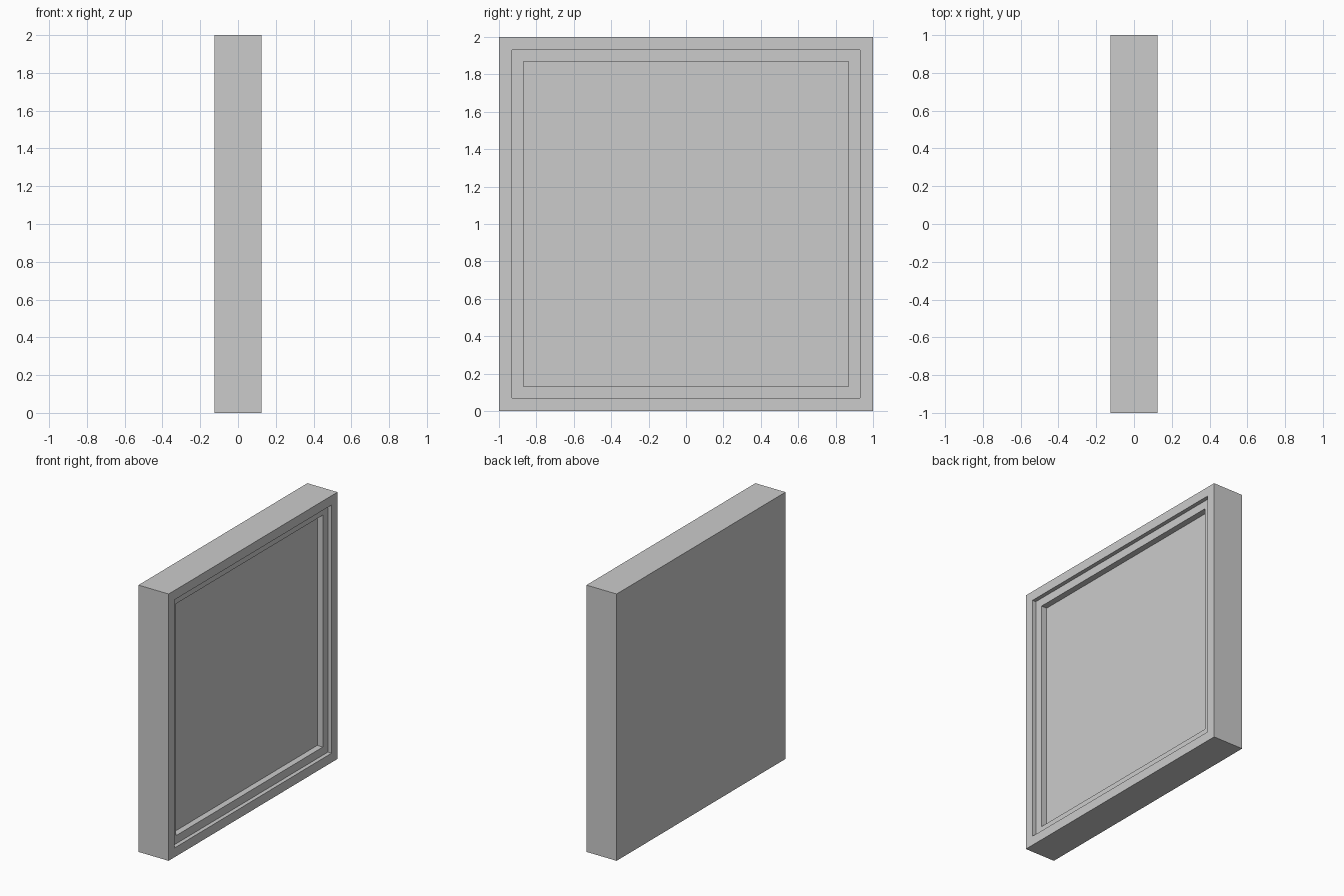
import bpy, bmesh
from mathutils import Vector

if "Cube" in bpy.data.objects:
    bpy.data.objects.remove(bpy.data.objects["Cube"])

CUT_POINT = Vector((0, 0, 1.142))
CUT_NORMAL = Vector((-0.12, 0.0725, 1)).normalized()


def panel_bmesh():
    # Solid slab with a two-step recess on the +x side
    bm = bmesh.new()
    bmesh.ops.create_cube(bm, size=1)
    for v in bm.verts:
        v.co = Vector((v.co.x * 0.25, v.co.y * 2, v.co.z * 2 + 1))
    bm.normal_update()
    face = max(bm.faces, key=lambda f: f.normal.x)
    for border, depth in ((0.07, 0.03), (0.061, 0.046)):
        bmesh.ops.inset_region(bm, faces=[face], thickness=border, depth=0,
                               use_even_offset=True)
        face = bmesh.ops.extrude_discrete_faces(bm, faces=[face])["faces"][0]
        bmesh.ops.translate(bm, verts=face.verts, vec=(-depth, 0, 0))
        bm.normal_update()
    return bm


def slab_half(name, keep_upper):
    # One side of the slanted split, capped at the break
    bm = panel_bmesh()
    cut = bmesh.ops.bisect_plane(
        bm, geom=bm.verts[:] + bm.edges[:] + bm.faces[:],
        plane_co=CUT_POINT, plane_no=CUT_NORMAL,
        clear_inner=keep_upper, clear_outer=not keep_upper)
    edges = [e for e in cut["geom_cut"] if isinstance(e, bmesh.types.BMEdge)]
    bmesh.ops.contextual_create(bm, geom=edges)
    bmesh.ops.recalc_face_normals(bm, faces=bm.faces[:])
    mesh = bpy.data.meshes.new(name)
    bm.to_mesh(mesh)
    bm.free()
    obj = bpy.data.objects.new(name, mesh)
    bpy.context.collection.objects.link(obj)


slab_half("lower_panel", False)
slab_half("upper_panel", True)
